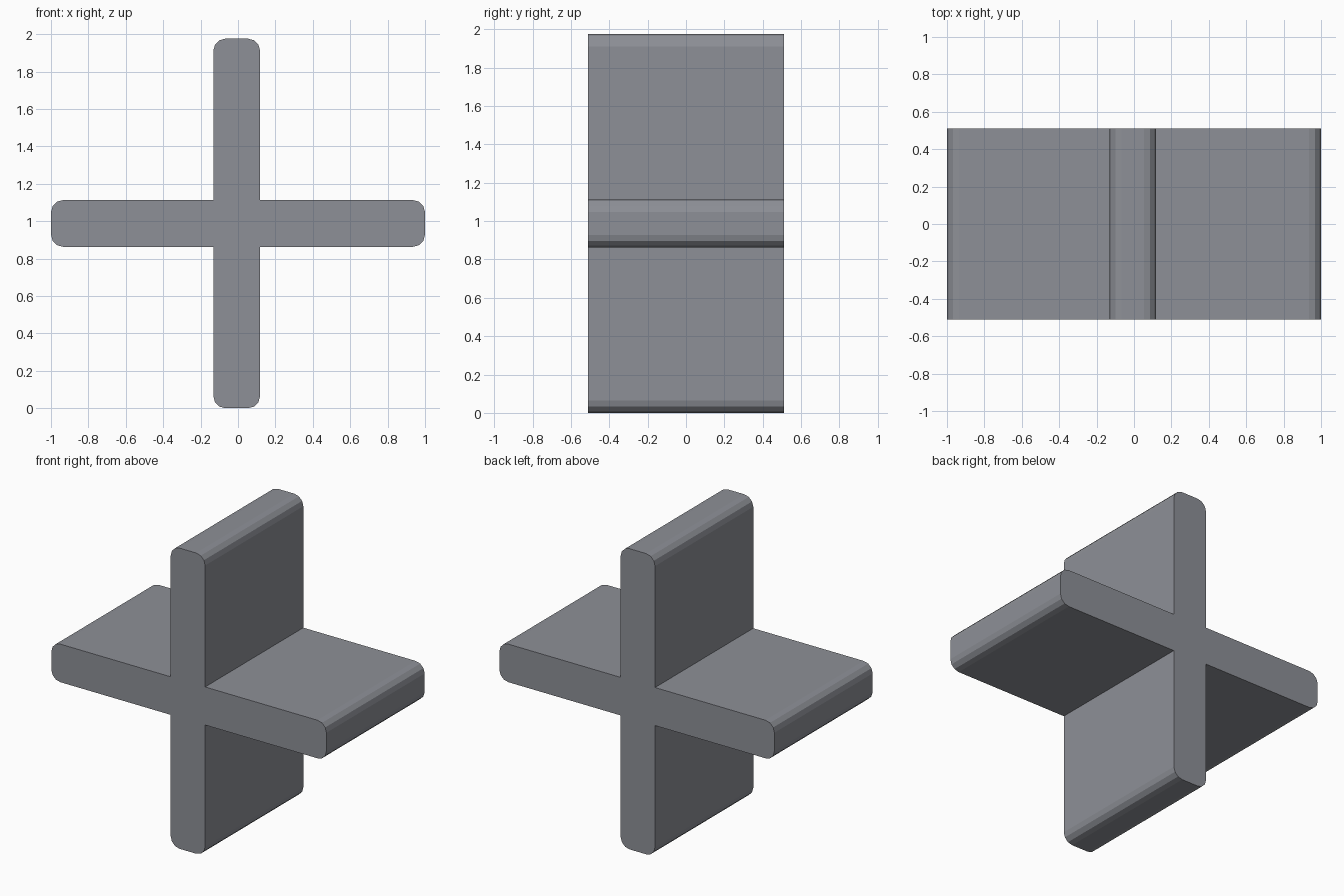
import bpy, bmesh, math

if "Cube" in bpy.data.objects:
    bpy.data.objects.remove(bpy.data.objects["Cube"])

HALF_DEPTH = 0.51
R = 0.065                      # corner radius of the arm tips
CX, CZ = -0.007, 0.988         # crossing point
HALF_T = 0.125                 # half thickness of the arms
SEG = 3

grey = bpy.data.materials.new("cool grey")
grey.diffuse_color = (0.27, 0.28, 0.31, 1)
grey.use_nodes = True
grey.node_tree.nodes["Principled BSDF"].inputs["Base Color"].default_value = grey.diffuse_color


def tip(cx, cz, start):
    """Quarter-circle corner, counter-clockwise from the start angle."""
    return [(cx + R * math.cos(math.radians(start + 90 * i / SEG)),
             cz + R * math.sin(math.radians(start + 90 * i / SEG)))
            for i in range(SEG + 1)]


# Cross outline, counter-clockwise from the right arm
left, right, bottom, top = -1.0, 1.0, 0.0, 1.976
xl, xr, zl, zh = CX - HALF_T, CX + HALF_T, CZ - HALF_T, CZ + HALF_T
outline = (
    tip(right - R, zl + R, 270) + tip(right - R, zh - R, 0) + [(xr, zh)]
    + tip(xr - R, top - R, 0) + tip(xl + R, top - R, 90) + [(xl, zh)]
    + tip(left + R, zh - R, 90) + tip(left + R, zl + R, 180) + [(xl, zl)]
    + tip(xl + R, bottom + R, 180) + tip(xr - R, bottom + R, 270) + [(xr, zl)]
)

# Extrude the outline along y
bm = bmesh.new()
face = bm.faces.new([bm.verts.new((x, -HALF_DEPTH, z)) for x, z in outline])
ext = bmesh.ops.extrude_face_region(bm, geom=[face])
for v in ext["geom"]:
    if isinstance(v, bmesh.types.BMVert):
        v.co.y = HALF_DEPTH
bmesh.ops.recalc_face_normals(bm, faces=bm.faces)
mesh = bpy.data.meshes.new("cross_body")
bm.to_mesh(mesh)
bm.free()
mesh.materials.append(grey)
bpy.context.collection.objects.link(bpy.data.objects.new("cross_body", mesh))
